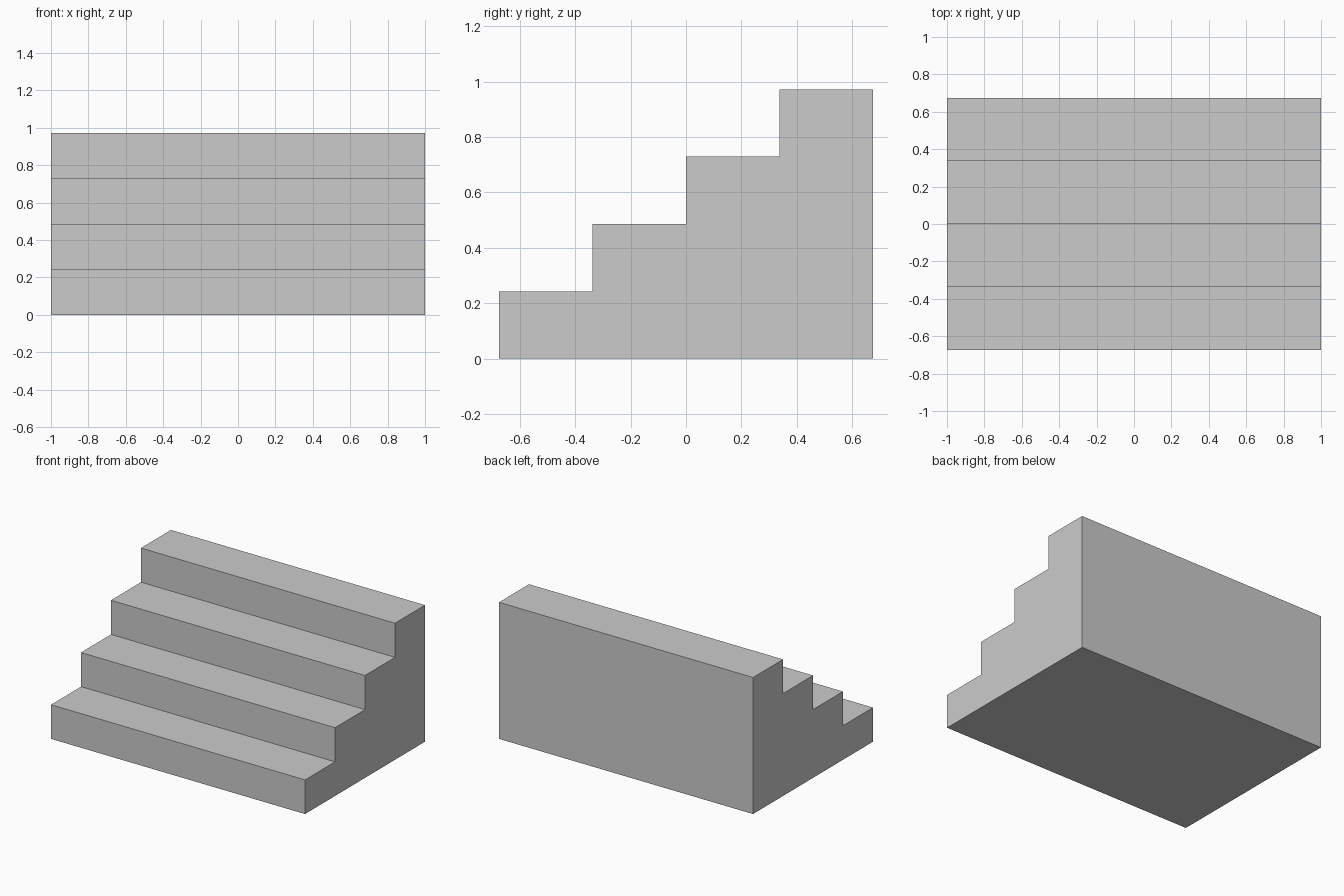
import bpy
import bmesh

if "Cube" in bpy.data.objects:
    bpy.data.objects.remove(bpy.data.objects["Cube"])

STEPS = 4
WIDTH, TREAD, RISE = 2.0, 0.337, 0.243
DEPTH = STEPS * TREAD

# Stepped side profile (y, z), climbing from front to back
profile = [(-DEPTH / 2, 0.0)]
for i in range(STEPS):
    y = -DEPTH / 2 + i * TREAD
    z = (i + 1) * RISE
    profile += [(y, z), (y + TREAD, z)]
profile.append((DEPTH / 2, 0.0))

# Extrude the profile across the width into one solid block
bm = bmesh.new()
side = bm.faces.new([bm.verts.new((-WIDTH / 2, y, z)) for y, z in profile])
ext = bmesh.ops.extrude_face_region(bm, geom=[side], use_keep_orig=True)
moved = [g for g in ext["geom"] if isinstance(g, bmesh.types.BMVert)]
bmesh.ops.translate(bm, verts=moved, vec=(WIDTH, 0, 0))
bmesh.ops.recalc_face_normals(bm, faces=bm.faces)

mesh = bpy.data.meshes.new("stairs")
bm.to_mesh(mesh)
bm.free()
bpy.context.collection.objects.link(bpy.data.objects.new("stairs", mesh))
